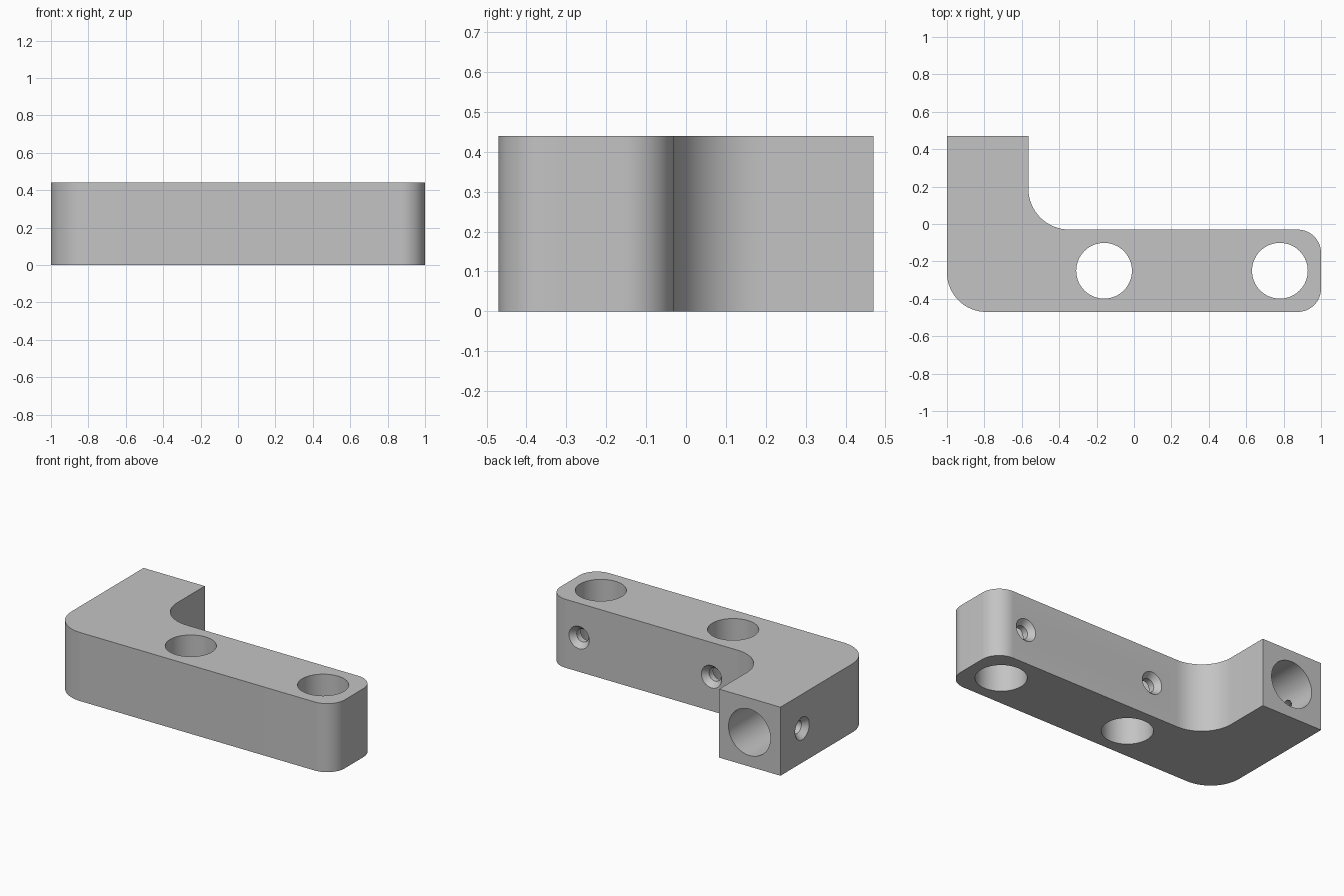
import bpy, bmesh, math
from mathutils import Vector, Matrix

cube = bpy.data.objects.get("Cube")
if cube:
    bpy.data.objects.remove(cube, do_unlink=True)

HEIGHT = 0.44
MID = HEIGHT / 2
UP, BACK, LEFT = Vector((0, 0, 1)), Vector((0, 1, 0)), Vector((-1, 0, 0))

grey = bpy.data.materials.new("machined grey")
grey.use_nodes = True
grey.diffuse_color = (0.55, 0.55, 0.55, 1)
grey.node_tree.nodes["Principled BSDF"].inputs["Base Color"].default_value = grey.diffuse_color


def make_object(name, bm):
    bmesh.ops.recalc_face_normals(bm, faces=bm.faces)
    mesh = bpy.data.meshes.new(name)
    bm.to_mesh(mesh)
    bm.free()
    obj = bpy.data.objects.new(name, mesh)
    mesh.materials.append(grey)
    bpy.context.collection.objects.link(obj)
    return obj


def rounded_outline(corners, steps=16):
    """Replace each corner (x, y, radius) with an arc tangent to both sides."""
    points = []
    for i, (x, y, radius) in enumerate(corners):
        p = Vector((x, y))
        if radius == 0:
            points.append(p)
            continue
        a = (Vector(corners[i - 1][:2]) - p).normalized()
        b = (Vector(corners[(i + 1) % len(corners)][:2]) - p).normalized()
        centre = p + (a + b) * radius
        for k in range(steps + 1):
            t = k / steps * math.pi / 2
            points.append(centre - radius * (b * math.cos(t) + a * math.sin(t)))
    return points


def turned_cutter(name, origin, axis, profile, sides=64):
    """Solid of revolution through (radius, distance along axis) points."""
    bm = bmesh.new()
    turn = Matrix.Translation(origin) @ axis.to_track_quat("Z", "Y").to_matrix().to_4x4()
    rings = []
    for radius, dist in profile:
        angles = [2 * math.pi * k / sides for k in range(sides)]
        rings.append([bm.verts.new(turn @ Vector((radius * math.cos(t), radius * math.sin(t), dist)))
                      for t in angles])
    for lower, upper in zip(rings, rings[1:]):
        for k in range(sides):
            n = (k + 1) % sides
            bm.faces.new((lower[k], lower[n], upper[n], upper[k]))
    bm.faces.new(rings[0])
    bm.faces.new(rings[-1])
    return make_object(name, bm)


# L-shaped body with rounded corners
outline = rounded_outline([
    (-1, -0.47, 0.21), (1, -0.47, 0.125), (1, -0.03, 0.125),
    (-0.565, -0.03, 0.22), (-0.565, 0.47, 0), (-1, 0.47, 0)])
bm = bmesh.new()
base = bm.faces.new([bm.verts.new((p.x, p.y, 0)) for p in outline])
top = bmesh.ops.extrude_face_region(bm, geom=[base])["geom"]
bmesh.ops.translate(bm, vec=UP * HEIGHT, verts=[v for v in top if isinstance(v, bmesh.types.BMVert)])
body = make_object("bracket_body", bm)

# Rod bores: two upright, one blind in the end of the short leg
bore = [(0.149, -MID - 0.1), (0.149, MID + 0.1)]
end_bore = [(0.149, -MID), (0.149, MID + 0.1)]
cutters = [turned_cutter("end_bore_cutter", Vector((-0.78, 0.25, MID)), BACK, end_bore)]

# Countersunk screw holes leading into each bore
screw = [(0.042, -0.16), (0.042, -0.035), (0.072, 0), (0.072, 0.05)]
cutters.append(turned_cutter("side_screw_cutter", Vector((-1, 0.25, MID)), LEFT, screw, 32))
for x in (-0.16, 0.78):
    cutters.append(turned_cutter("bore_cutter", Vector((x, -0.25, MID)), UP, bore))
    cutters.append(turned_cutter("back_screw_cutter", Vector((x, -0.03, MID)), BACK, screw, 32))

for cutter in cutters:
    cutter.hide_render = True
    cutter.hide_set(True)
    mod = body.modifiers.new(cutter.name, "BOOLEAN")
    mod.object = cutter
    mod.operation = "DIFFERENCE"
    mod.solver = "EXACT"

# Apply the cuts, then shade smooth with sharp rims
bpy.ops.object.select_all(action="DESELECT")
bpy.context.view_layer.objects.active = body
body.select_set(True)
for mod in list(body.modifiers):
    bpy.ops.object.modifier_apply(modifier=mod.name)
for cutter in cutters:
    bpy.data.objects.remove(cutter, do_unlink=True)
bpy.ops.object.shade_smooth_by_angle(angle=math.radians(30))
